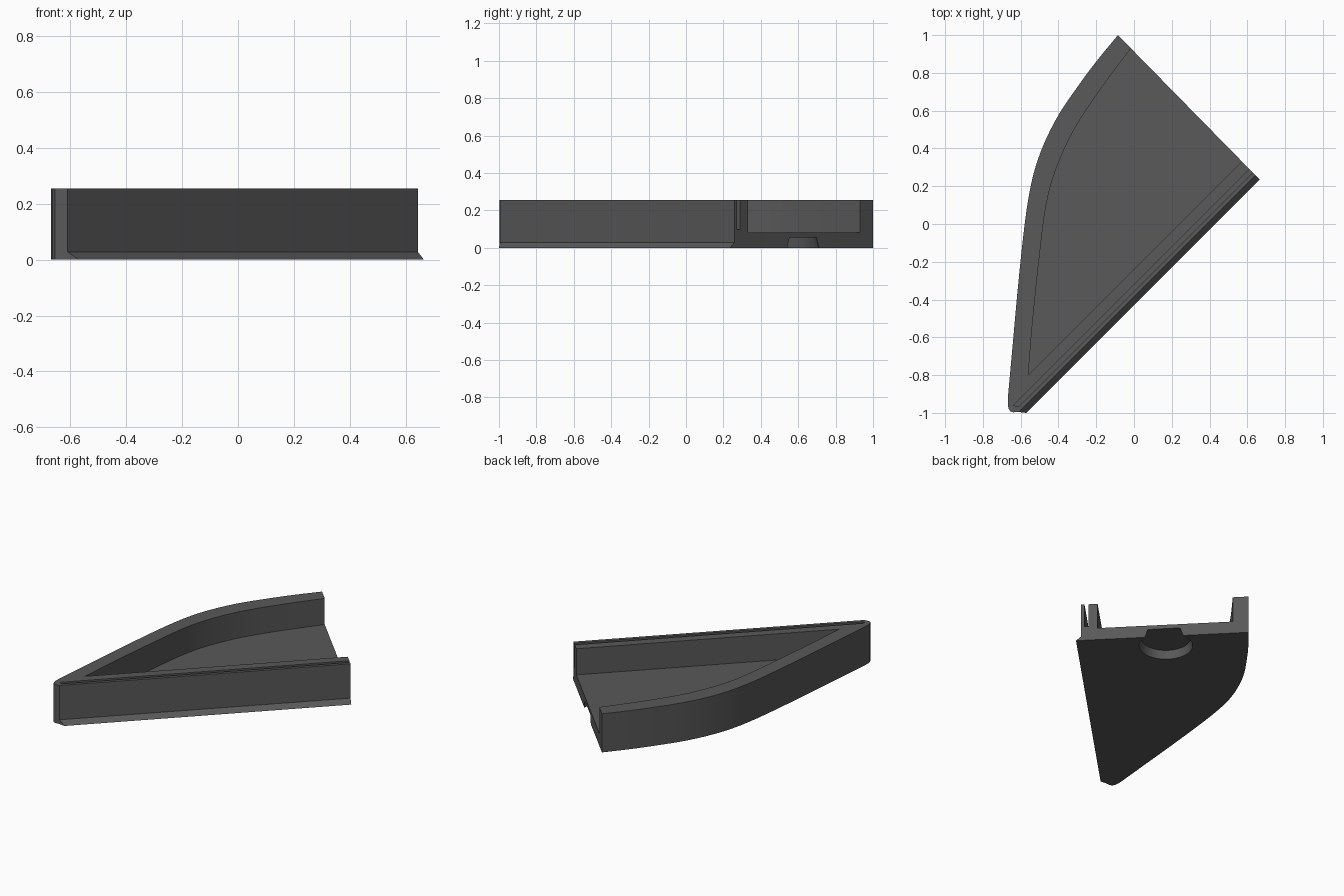
import bpy, bmesh, math
from mathutils import Vector

if "Cube" in bpy.data.objects:
    bpy.data.objects.remove(bpy.data.objects["Cube"])

HEIGHT, FLOOR = 0.255, 0.082

grey = bpy.data.materials.new("dark grey")
grey.diffuse_color = (0.1, 0.1, 0.1, 1)
grey.use_nodes = True
grey.node_tree.nodes["Principled BSDF"].inputs["Base Color"].default_value = grey.diffuse_color


def make_object(name, bm):
    bmesh.ops.recalc_face_normals(bm, faces=bm.faces)
    mesh = bpy.data.meshes.new(name)
    bm.to_mesh(mesh)
    bm.free()
    mesh.materials.append(grey)
    obj = bpy.data.objects.new(name, mesh)
    bpy.context.collection.objects.link(obj)
    return obj


def prism(name, outline, z0, z1):
    """Extrude a plan outline from z0 to z1."""
    bm = bmesh.new()
    face = bm.faces.new([bm.verts.new((x, y, z0)) for x, y in outline])
    top = bmesh.ops.extrude_face_region(bm, geom=[face])["geom"]
    bmesh.ops.translate(bm, vec=(0, 0, z1 - z0),
                        verts=[v for v in top if isinstance(v, bmesh.types.BMVert)])
    return make_object(name, bm)


def smooth_path(points, steps=5):
    """Catmull-Rom curve through the points."""
    p = [Vector(q) for q in points]
    p = [2 * p[0] - p[1]] + p + [2 * p[-1] - p[-2]]
    out = []
    for a, b, c, d in zip(p, p[1:], p[2:], p[3:]):
        for i in range(steps):
            t = i / steps
            out.append(0.5 * (2 * b + (c - a) * t + (2 * a - 5 * b + 4 * c - d) * t * t
                              + (3 * b - a - 3 * c + d) * t ** 3))
    return [tuple(q) for q in out] + [tuple(p[-2])]


def cut(target, cutter):
    mod = target.modifiers.new(cutter.name, "BOOLEAN")
    mod.operation, mod.solver, mod.object = "DIFFERENCE", "EXACT", cutter
    bpy.context.view_layer.objects.active = target
    bpy.ops.object.modifier_apply(modifier=mod.name)
    bpy.data.objects.remove(cutter)


# Tray body: bowed back wall, rounded tip, straight front wall
outer = smooth_path([(-0.085, 1.0), (-0.2, 0.86), (-0.3, 0.725), (-0.395, 0.585),
                     (-0.47, 0.44), (-0.525, 0.29), (-0.56, 0.13), (-0.587, -0.07),
                     (-0.617, -0.36), (-0.645, -0.67), (-0.667, -0.91)])
tip = [(-0.668, -0.95), (-0.665, -0.975), (-0.655, -0.992), (-0.64, -0.997)]
tray = prism("tray", outer + tip + [(-0.61, -0.995), (0.643, 0.258)], 0, HEIGHT)

# Pocket open at the end face
inner = smooth_path([(0.045, 1.01), (-0.02, 0.925), (-0.18, 0.71), (-0.32, 0.495),
                     (-0.415, 0.285), (-0.465, 0.1), (-0.497, -0.14),
                     (-0.535, -0.5), (-0.56, -0.8)])
cut(tray, prism("pocket_cutter", inner + [(0.65, 0.41), (0.75, 0.7)], FLOOR, 0.4))

# Narrow groove along the top of the front wall
cut(tray, prism("groove_cutter", [(-0.638, -0.96), (-0.612, -0.967),
                                  (0.7, 0.345), (0.7, 0.378)], 0.097, 0.4))

# Tapered round recess under the end face
bm = bmesh.new()
bmesh.ops.create_cone(bm, cap_ends=True, segments=64, radius1=0.175, radius2=0.153, depth=0.095)
bmesh.ops.translate(bm, vec=(0.283 - 0.083, 0.625 - 0.081, 0.055 - 0.0475), verts=bm.verts)
cut(tray, make_object("recess_cutter", bm))

# Sloped foot strip along the front wall
bm = bmesh.new()
ends = []
for wall, edge in (((-0.61, -0.995), (-0.57, -1.0)), ((0.643, 0.258), (0.665, 0.235))):
    ends.append([bm.verts.new((*wall, 0)), bm.verts.new((*edge, 0)), bm.verts.new((*wall, 0.028))])
for end in ends:
    bm.faces.new(end)
for i in range(3):
    j = (i + 1) % 3
    bm.faces.new((ends[0][i], ends[0][j], ends[1][j], ends[1][i]))
make_object("foot_strip", bm)

# Smooth curved walls, crisp edges
bpy.ops.object.select_all(action="DESELECT")
tray.select_set(True)
bpy.context.view_layer.objects.active = tray
bpy.ops.object.shade_smooth_by_angle(angle=math.radians(30))
